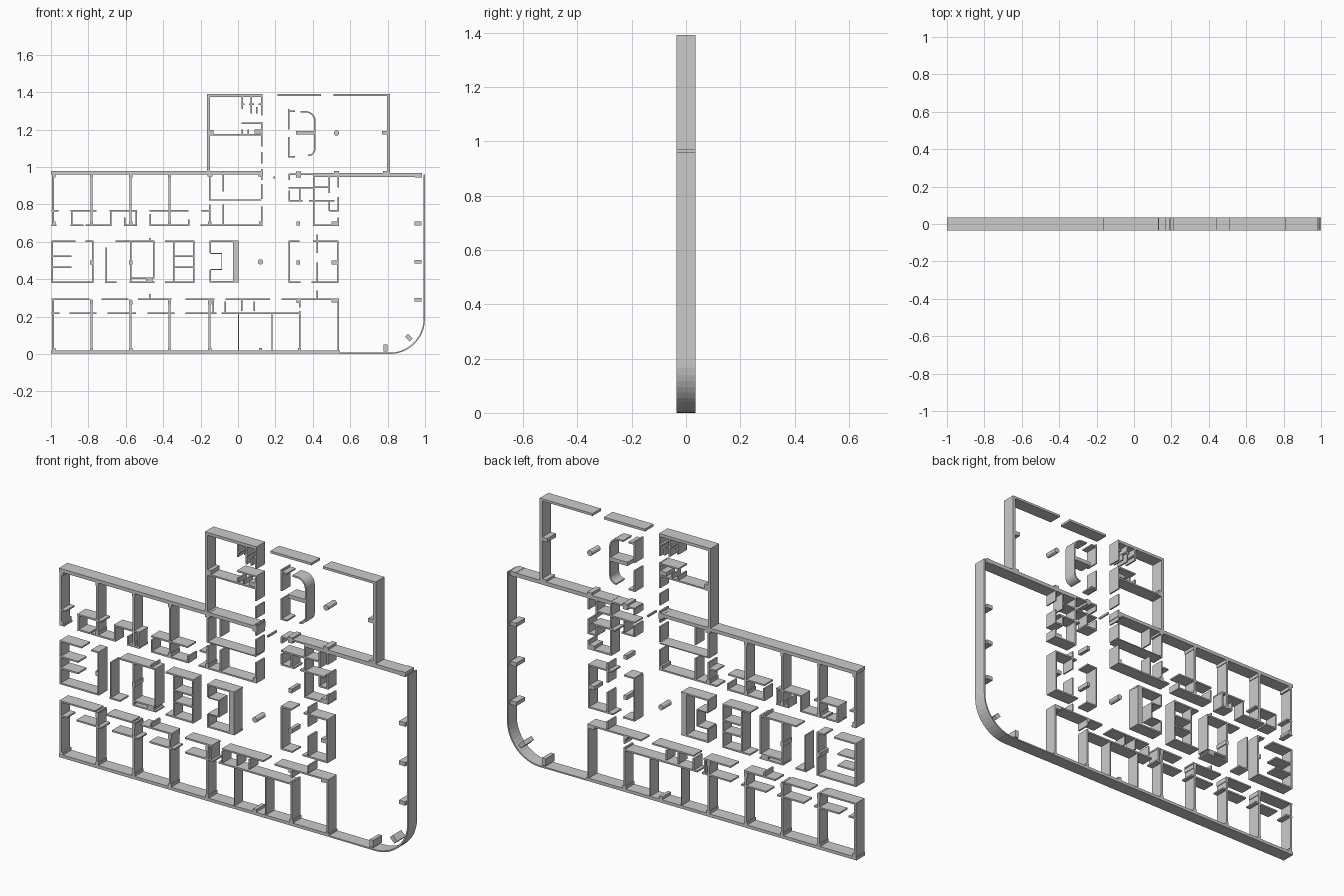
import bpy, bmesh, math
from mathutils import Matrix, Vector

D = 0.07    # height of all walls (along y)
T = 0.008   # partition thickness


def finish(name, bm):
    me = bpy.data.meshes.new(name)
    bm.to_mesh(me)
    bm.free()
    ob = bpy.data.objects.new(name, me)
    bpy.context.collection.objects.link(ob)
    return ob


def box(bm, x, z, w, h, ang=0):
    m = (Matrix.Translation((x, 0, z)) @ Matrix.Rotation(ang, 4, 'Y')
         @ Matrix.Diagonal((w, D, h, 1)))
    bmesh.ops.create_cube(bm, size=1, matrix=m)


def walls(name, rows=(), cols=(), t=T):
    """rows: (z, x1, x2, x1, x2, ...)   cols: (x, z1, z2, z1, z2, ...)"""
    bm = bmesh.new()
    for z, *s in rows:
        for a, b in zip(s[::2], s[1::2]):
            box(bm, (a + b) / 2, z, b - a, t)
    for x, *s in cols:
        for a, b in zip(s[::2], s[1::2]):
            box(bm, x, (a + b) / 2, t, b - a)
    return finish(name, bm)


def columns(name, pts, w, h, ang=0):
    bm = bmesh.new()
    for x, z in pts:
        box(bm, x, z, w, h, ang)
    return finish(name, bm)


def ribbon(name, path, t):
    """Wall of thickness t along an (x, z) path."""
    p = [Vector(q) for q in path]
    bm = bmesh.new()
    rings = []
    for i, q in enumerate(p):
        d = (p[min(i + 1, len(p) - 1)] - p[max(i - 1, 0)]).normalized()
        n = Vector((-d.y, d.x)) * t / 2
        rings.append([bm.verts.new((c.x, y, c.y)) for c, y in
                      ((q + n, -D/2), (q - n, -D/2), (q - n, D/2), (q + n, D/2))])
    for a, b in zip(rings, rings[1:]):
        for k in range(4):
            bm.faces.new((a[k], a[(k+1) % 4], b[(k+1) % 4], b[k]))
    bm.faces.new(rings[0])
    bm.faces.new(rings[-1])
    bmesh.ops.recalc_face_normals(bm, faces=bm.faces)
    return finish(name, bm)


def arc(cx, cz, r, a0, a1, n):
    return [(cx + r * math.cos(math.radians(a0 + (a1 - a0) * i / n)),
             cz + r * math.sin(math.radians(a0 + (a1 - a0) * i / n))) for i in range(n + 1)]


BAYS = [-0.783, -0.574, -0.366, -0.152]

# outer walls
walls("north_wall", [(0.97, -1, 0.13)], t=0.018)
walls("northeast_wall", [(0.957, 0.403, 0.98)], t=0.02)
walls("south_wall", [(0.01, -1, 0.545)], t=0.016)
walls("upper_block_walls", [(1.383, -0.165, 0.13)],
      [(-0.157, 0.97, 1.39), (0.805, 0.95, 1.39)], t=0.015)
walls("upper_block_windows", [(1.385, 0.21, 0.445, 0.51, 0.812)], t=0.012)
ribbon("curved_glass_wall", [(0.545, 0.005)] + arc(0.811, 0.189, 0.185, -90, 0, 12) + [(0.996, 0.96)], 0.007)

# north-west rooms and their vestibules
walls("northwest_partitions",
      [(0.766, -0.996, -0.96, -0.895, -0.756, -0.686, -0.54, -0.473, -0.264, -0.195, -0.152),
       (0.688, -0.996, -0.97, -0.895, -0.825, -0.815, -0.676, -0.61, -0.54, -0.473, -0.26, -0.2, -0.152)],
      [(-0.89, 0.688, 0.766), (-0.68, 0.688, 0.766), (-0.606, 0.688, 0.73),
       (-0.545, 0.688, 0.766), (-0.47, 0.688, 0.75), (-0.264, 0.688, 0.72)])
walls("northwest_bay_walls", cols=[(x, 0.685, 0.97) for x in [-0.99] + BAYS[:3]], t=0.011)

# south rooms and their vestibules
walls("south_partitions",
      [(0.292, -0.996, -0.793, -0.73, -0.585, -0.535, -0.355, -0.28, -0.125, -0.067, 0.17, 0.232, 0.54),
       (0.217, -0.996, -0.955, -0.9, -0.756, -0.697, -0.545, -0.483, -0.34, -0.28, -0.115, -0.088, 0.329)],
      [(-0.131, 0.217, 0.292), (-0.067, 0.217, 0.28), (0.019, 0.23, 0.292), (0.088, 0.23, 0.28),
       (0.329, 0.01, 0.23, 0.25, 0.292), (0.536, 0.01, 0.292), (-0.473, 0.29, 0.32)])
walls("south_bay_walls", cols=[(x, 0.01, 0.292) for x in [-0.99] + BAYS], t=0.011)
walls("south_thin_partitions", cols=[(0.003, 0.01, 0.217), (0.182, 0.01, 0.217)], t=0.005)

# middle row of core rooms
walls("core_room_west",
      [(0.602, -0.996, -0.87, -0.815, -0.772), (0.384, -0.996, -0.772),
       (0.522, -0.996, -0.89), (0.463, -0.996, -0.89)],
      [(-0.992, 0.384, 0.602), (-0.776, 0.384, 0.602)])
walls("core_room_stores",
      [(0.602, -0.655, -0.446), (0.384, -0.71, -0.65, -0.58, -0.446), (0.405, -0.574, -0.455)],
      [(-0.705, 0.384, 0.57), (-0.574, 0.384, 0.602), (-0.45, 0.405, 0.602), (-0.473, 0.6, 0.62)])
walls("core_room_stairs",
      [(0.602, -0.39, -0.232), (0.384, -0.39, -0.232), (0.522, -0.345, -0.235), (0.463, -0.345, -0.235)],
      [(-0.343, 0.384, 0.602), (-0.236, 0.384, 0.602)])
walls("core_room_lift", [(0.602, -0.152, 0.003), (0.386, -0.152, 0.003)],
      [(-0.148, 0.384, 0.45, 0.54, 0.602)])
columns("lift_thick_wall", [(-0.012, 0.493)], 0.028, 0.22)
walls("lift_inner_wall", [(0.537, -0.148, -0.085), (0.453, -0.148, -0.085)],
      [(-0.087, 0.453, 0.537)], t=0.005)
walls("core_room_east",
      [(0.602, 0.27, 0.33, 0.4, 0.536), (0.384, 0.27, 0.335, 0.393, 0.536)],
      [(0.273, 0.384, 0.602), (0.425, 0.3, 0.34, 0.384, 0.49, 0.54, 0.64), (0.532, 0.384, 0.602)])

# rooms below the upper block
walls("link_rooms_west",
      [(0.688, -0.152, 0.13)],
      [(-0.152, 0.685, 0.8, 0.82, 0.97), (-0.078, 0.688, 0.8, 0.87, 0.96),
       (0.126, 0.685, 0.79, 0.83, 0.91, 0.93, 0.97)])
walls("link_thin_partition", [(0.823, -0.152, 0.126)], t=0.005)
walls("link_rooms_east",
      [(0.962, 0.27, 0.405), (0.89, 0.27, 0.403), (0.82, 0.27, 0.345, 0.38, 0.515),
       (0.892, 0.403, 0.49), (0.688, 0.403, 0.54), (0.766, 0.489, 0.54)],
      [(0.273, 0.93, 0.962, 0.82, 0.875), (0.33, 0.82, 0.89), (0.406, 0.685, 0.96),
       (0.489, 0.86, 0.95, 0.766, 0.82), (0.535, 0.685, 0.73, 0.766, 0.84, 0.89, 0.96)])
walls("door_post", cols=[(0.195, 0.94, 0.95)])

# upper block rooms
walls("upper_rooms_west",
      [(1.173, -0.152, 0.126), (1.235, 0.019, 0.126),
       (1.335, 0.019, 0.035, 0.06, 0.085, 0.11, 0.126)],
      [(0.022, 1.31, 1.385, 1.173, 1.2), (0.072, 1.285, 1.385), (0.056, 1.173, 1.2), (0.1, 1.285, 1.32),
       (0.126, 1.275, 1.385, 1.11, 1.24, 1.02, 1.08, 0.96, 0.99)])
walls("upper_room_curved_front",
      [(1.297, 0.27, 0.305), (1.055, 0.27, 0.305)],
      [(0.272, 1.2, 1.31, 1.05, 1.16)])
ribbon("upper_room_curved_back",
       [(0.335, 1.295)] + arc(0.363, 1.247, 0.048, 90, 0, 6) + [(0.411, 1.1)]
       + arc(0.375, 1.098, 0.036, 0, -90, 6)[1:], 0.008)
columns("upper_room_divider", [(0.36, 1.183)], 0.1, 0.02)

# structural columns
columns("bay_columns", [(x, z) for x in BAYS + [0.12, 0.329] for z in (0.022,)]
        + [(x, 0.955) for x in [-0.985] + BAYS[:3]]
        + [(x, 0.698) for x in BAYS + [-0.985, 0.12, 0.323]]
        + [(x, 0.275) for x in BAYS] + [(-0.985, 0.022), (-0.783, 0.49), (-0.574, 0.49), (0.323, 0.49), (0.323, 0.285)],
        0.018, 0.022)
columns("link_columns", [(-0.15, 0.965), (0.12, 0.965), (0.323, 0.96), (0.527, 0.965), (0.787, 0.963),
                         (-0.143, 1.183)], 0.026, 0.03)
columns("east_columns", [(0.963, z) for z in (0.698, 0.493, 0.29)] + [(0.518, z) for z in (0.698, 0.49, 0.285)]
        + [(0.787, 1.183), (0.105, 1.19), (-0.475, 0.395)], 0.036, 0.02)
columns("northeast_corner_column", [(0.965, 0.957)], 0.035, 0.024)
columns("south_column", [(0.788, 0.033)], 0.02, 0.038)
columns("corner_column", [(0.914, 0.088)], 0.036, 0.022, math.radians(45))
for x, z in ((0.12, 0.493), (0.527, 1.182)):
    bpy.ops.mesh.primitive_cylinder_add(vertices=24, radius=0.014, depth=D, location=(x, 0, z),
                                        rotation=(math.pi / 2, 0, 0))
    bpy.context.object.name = "round_column"
    bpy.ops.object.shade_smooth_by_angle()
